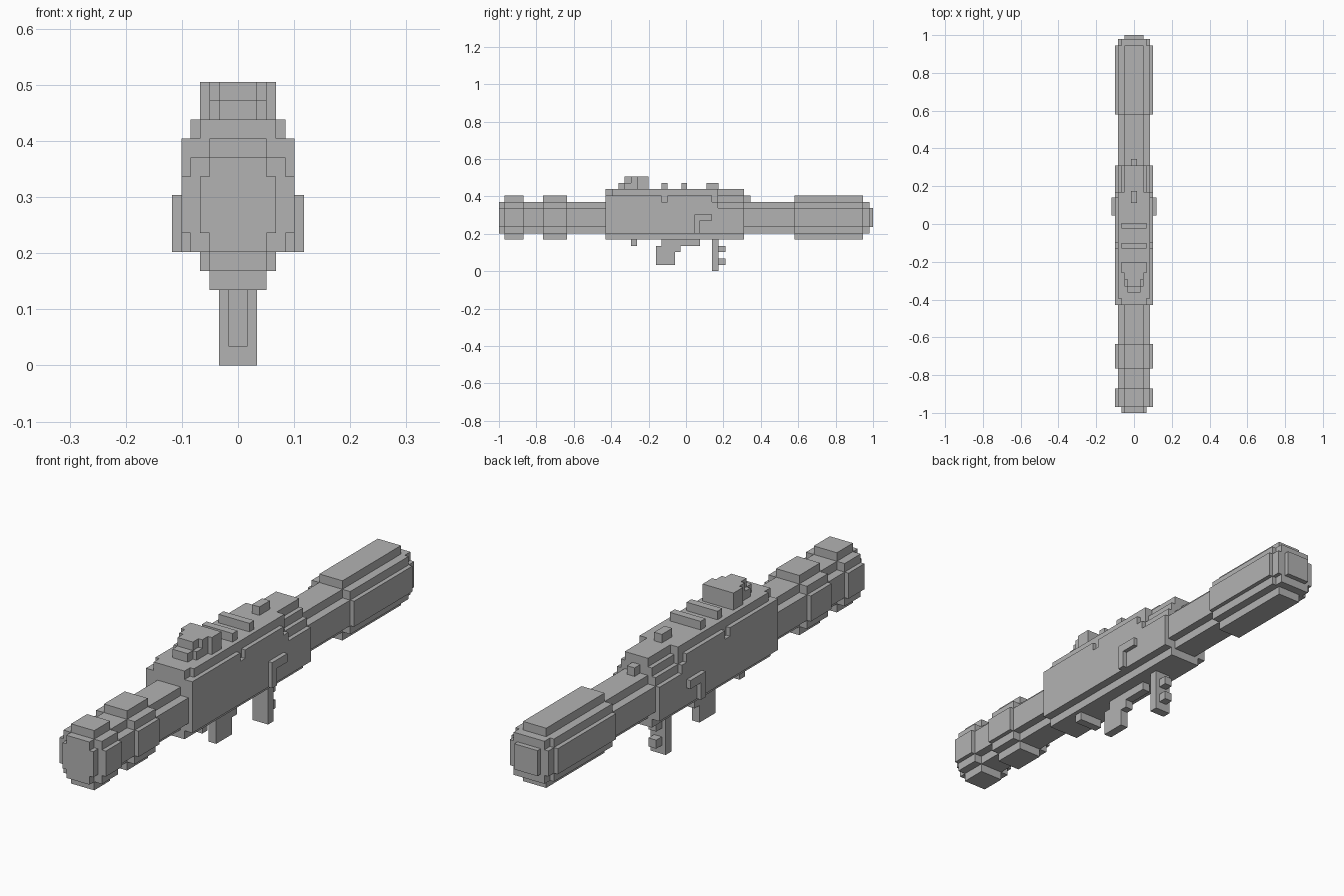
import bpy
import bmesh
from mathutils import Vector

cube = bpy.data.objects.get("Cube")
if cube:
    bpy.data.objects.remove(cube, do_unlink=True)

grey = bpy.data.materials.new("plain_grey")
grey.use_nodes = True
GREY = (0.45, 0.45, 0.45, 1)
grey.diffuse_color = GREY
grey.node_tree.nodes["Principled BSDF"].inputs["Base Color"].default_value = GREY

U = 0.0337  # height of one block


def prism(name, outline, direction):
    """Extrude a closed outline along a direction."""
    bm = bmesh.new()
    face = bm.faces.new([bm.verts.new(p) for p in outline])
    moved = bmesh.ops.extrude_face_region(bm, geom=[face], use_keep_orig=True)["geom"]
    verts = [v for v in moved if isinstance(v, bmesh.types.BMVert)]
    bmesh.ops.translate(bm, vec=Vector(direction), verts=verts)
    bmesh.ops.recalc_face_normals(bm, faces=bm.faces)
    mesh = bpy.data.meshes.new(name)
    bm.to_mesh(mesh)
    bm.free()
    mesh.materials.append(grey)
    obj = bpy.data.objects.new(name, mesh)
    bpy.context.collection.objects.link(obj)
    return obj


def stepped(name, y0, y1, base, steps):
    """Symmetric stepped section: (half width, top height) going up from base, in blocks."""
    right, low = [], base
    for half, top in steps:
        right += [(half * U, low * U), (half * U, top * U)]
        low = top
    outline = [(x, y0, z) for x, z in right] + [(-x, y0, z) for x, z in reversed(right)]
    return prism(name, outline, (0, y1 - y0, 0))


def side(name, x0, x1, pts):
    """Side outline of (y, height in blocks), extruded across the width."""
    return prism(name, [(x0, y, z * U) for y, z in pts], (x1 - x0, 0, 0))


def box(name, half, y0, y1, z0, z1):
    return stepped(name, y0, y1, z0, [(half, z1)])


# Barrel, nose and tail
TUBE = [(1.5, 7), (2.5, 10), (1.5, 11)]
RING = [(1.5, 6), (2.5, 7), (3, 10), (2.5, 11), (1.5, 12)]
NOSE = [(1.5, 7), (2, 10), (1.5, 11)]
stepped("barrel", -0.97, 0.95, 6, TUBE)
stepped("nose", -1, -0.97, 6, NOSE)
stepped("tail_step", 0.945, 0.98, 6, [(2, 7), (2.5, 10), (2, 11)])
box("tail_cap", 1.5, 0.98, 1, 7, 10)

# Collars and the long rear sleeve
for name, y0, y1 in (("front_collar", -0.97, -0.87),
                     ("middle_collar", -0.765, -0.635),
                     ("rear_sleeve", 0.58, 0.945)):
    stepped(name, y0, y1, 5, RING)

# Body with notched sides
side("body", -3 * U, 3 * U, [
    (-0.43, 6), (0.31, 6), (0.31, 10), (0.17, 10), (0.17, 11), (0.14, 11),
    (0.14, 12), (-0.1, 12), (-0.1, 11), (-0.13, 11), (-0.13, 12), (-0.43, 12)])
box("body_underside", 2, -0.43, 0.31, 5, 6)
box("body_top", 2.5, -0.395, 0.17, 10, 13)
box("body_top_front", 2, -0.43, -0.395, 12, 13)
stepped("body_rear", 0.17, 0.31, 10, [(2.5, 11), (2, 12), (1.5, 13)])
box("rear_ridge", 0.5, 0.31, 0.345, 11, 12)

# Sight housing, narrowing toward the front
box("sight_rear", 2, -0.26, -0.2, 13, 15)
box("sight_middle", 1.5, -0.295, -0.26, 13, 15)
box("sight_front", 1, -0.33, -0.295, 13, 15)
box("sight_step", 1.5, -0.33, -0.295, 13, 14)
box("sight_lip", 1, -0.362, -0.33, 13, 14)

# Top bars and rear sight block
for i, y in enumerate((-0.13, -0.025)):
    box(f"top_bar_{i + 1}", 2, y, y + 0.03, 13, 14)
box("rear_sight", 0.5, 0.11, 0.175, 13, 14)

# Hooked plates on both sides
for label, s in (("left", 1), ("right", -1)):
    side(f"{label}_hook_plate", s * 2.9 * U, s * 3.5 * U, [
        (0.045, 6), (0.075, 6), (0.075, 8), (0.14, 8), (0.14, 9), (0.045, 9)])

# Front grip and trigger guard
side("grip", -0.5 * U, 0.5 * U, [
    (-0.16, 1), (-0.06, 1), (-0.06, 3), (-0.03, 3), (-0.03, 4), (0.075, 4),
    (0.075, 6), (-0.1, 6), (-0.1, 5), (-0.13, 5), (-0.13, 4), (-0.16, 4)])

# Rear handle with two knobs
box("rear_handle", 1, 0.14, 0.175, 0, 6)
for i, z in enumerate((1, 3)):
    box(f"handle_knob_{i + 1}", 0.5, 0.175, 0.21, z, z + 1)

# Stepped block under the front of the body
box("under_block", 1.5, -0.295, -0.262, 4, 5)
box("under_block_base", 2, -0.295, -0.23, 5, 6)
